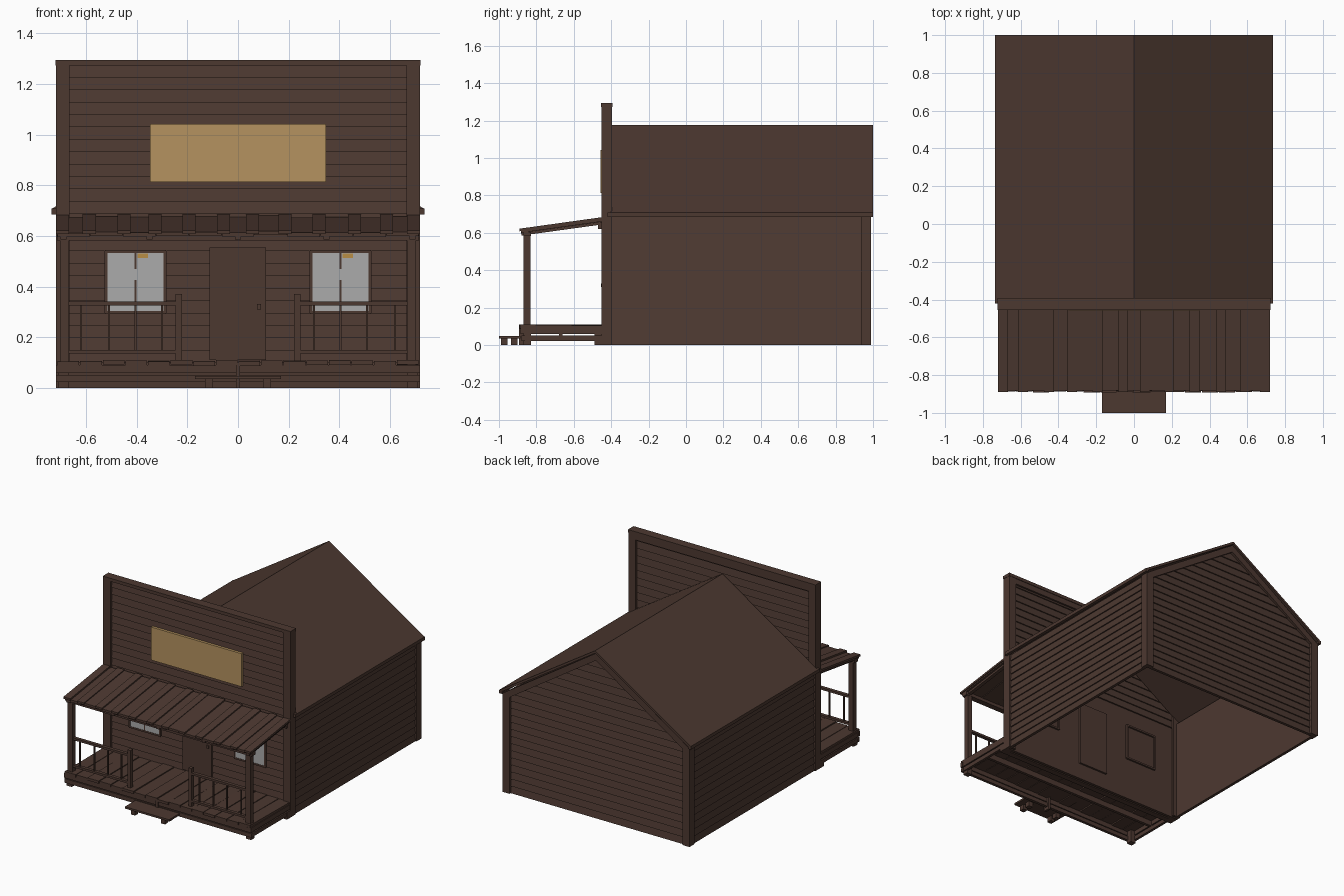
import bpy, bmesh, math, random
from mathutils import Vector

if "Cube" in bpy.data.objects:
    bpy.data.objects.remove(bpy.data.objects["Cube"])
random.seed(4)


def mat(name, c):
    m = bpy.data.materials.new(name)
    m.diffuse_color = (*c, 1)
    m.use_nodes = True
    m.node_tree.nodes["Principled BSDF"].inputs["Base Color"].default_value = m.diffuse_color
    return m


BROWN = mat("dark brown wood", (0.073, 0.040, 0.030))
TAN = mat("tan sign", (0.46, 0.29, 0.115))
GREY = mat("grey glass", (0.41, 0.41, 0.41))
GOLD = mat("gold lamp", (0.48, 0.27, 0.06))

QUADS = [(0, 1, 2, 3), (7, 6, 5, 4), (0, 4, 5, 1), (1, 5, 6, 2), (2, 6, 7, 3), (3, 7, 4, 0)]


def make(name, solids, m=BROWN):
    """solids: list of 8-corner hexahedra (two loops of four)."""
    bm = bmesh.new()
    for s in solids:
        v = [bm.verts.new(p) for p in s]
        for q in QUADS:
            bm.faces.new([v[i] for i in q])
    bmesh.ops.recalc_face_normals(bm, faces=bm.faces)
    me = bpy.data.meshes.new(name)
    bm.to_mesh(me)
    bm.free()
    me.materials.append(m)
    ob = bpy.data.objects.new(name, me)
    bpy.context.collection.objects.link(ob)
    return ob


def box(x0, x1, y0, y1, z0, z1):
    return [(x, y, z) for z in (z0, z1) for x, y in ((x0, y0), (x1, y0), (x1, y1), (x0, y1))]


def slab(x0, x1, a, b, t):
    """board running from (y,z)=a to b, top surface on the line, t thick"""
    return [(x, y, z) for x in (x0, x1) for y, z in
            (a, b, (b[0], b[1] - t), (a[0], a[1] - t))]


def rslab(a, b, y0, y1, t):
    """board in the gable plane, from (x,z)=a to b, t thick"""
    return [(x, y, z) for y in (y0, y1) for x, z in
            (a, b, (b[0], b[1] - t), (a[0], a[1] - t))]


def siding(name, place, zs, half, thick=0.012, lap=0.008):
    """lapped boards; place(u, out, z) maps to space, half(z) is the half length"""
    out = []
    for z0, z1 in zip(zs, zs[1:]):
        p = []
        for z, o in ((z0, thick + lap), (z1, thick)):
            w = half(z)
            p += [place(-w, 0, z), place(w, 0, z), place(w, o, z), place(-w, o, z)]
        out.append(p)
    make(name, out)


def steps(z0, z1, n):
    return [z0 + (z1 - z0) * i / n for i in range(n + 1)]


EAVE, RIDGE = 0.69, 1.155

# --- main house walls ---
for s, n in ((-1, "left"), (1, "right")):
    siding(n + "_wall", lambda u, o, z: (s * (0.692 + o), 0.29 + u, z),
           steps(0, EAVE, 14), lambda z: 0.69)
siding("back_gable_wall", lambda u, o, z: (u, 0.957 + o, z),
       steps(0, EAVE, 14) + steps(EAVE, RIDGE, 9)[1:],
       lambda z: 0.70 if z <= EAVE else max(0.002, 0.70 * (RIDGE - z) / (RIDGE - EAVE)))
make("back_corner_boards", [b for s in (-1, 1) for b in (
    box(*sorted((s * 0.665, s * 0.72)), 0.97, 0.99, 0, 0.69),
    box(*sorted((s * 0.70, s * 0.72)), 0.935, 0.99, 0, 0.69))])
make("gable_rake_trim", [rslab((0, RIDGE), (s * 0.72, 0.685), 0.965, 0.99, 0.05) for s in (-1, 1)])

# --- gable roof ---
make("main_roof", [rslab((0, 1.177), (s * 0.737, 0.706), -0.40, 1.0, 0.018) for s in (-1, 1)])
make("eave_fascia", [box(*sorted((s * 0.715, s * 0.737)), -0.42, 1.0, 0.685, 0.708) for s in (-1, 1)])

# --- false front ---
siding("false_front_panel", lambda u, o, z: (u, -0.42 - o, z), steps(0, 1.275, 26), lambda z: 0.70)
siding("false_front_back", lambda u, o, z: (u, -0.42 + o, z), steps(0.66, 1.275, 12), lambda z: 0.70,
       0.002)
make("false_front_posts", [b for s in (-1, 1) for b in (
    box(*sorted((s * 0.665, s * 0.72)), -0.453, -0.435, 0, 1.275),
    box(*sorted((s * 0.665, s * 0.72)), -0.41, -0.395, 0, 1.275),
    box(*sorted((s * 0.70, s * 0.72)), -0.45, -0.40, 0, 1.275))])
make("false_front_cap", [box(-0.722, 0.722, -0.455, -0.393, 1.273, 1.295),
                         box(-0.70, 0.70, -0.41, -0.397, 1.235, 1.275)])
make("sign_board", [box(-0.347, 0.347, -0.458, -0.44, 0.812, 1.042)], TAN)

# --- door and windows ---
make("door", [box(-0.113, 0.11, -0.447, -0.407, 0.11, 0.555)])
make("door_handle", [box(0.075, 0.09, -0.455, -0.445, 0.31, 0.33)])
for s, n in ((-1, "left"), (1, "right")):
    c = s * 0.405
    make(n + "_window_glass", [box(c - 0.113, c + 0.113, -0.447, -0.44, 0.302, 0.535)], GREY)
    fr = []
    for y0, y1 in ((-0.449, -0.44), (-0.425, -0.408)):
        fr += [box(c - 0.12, c + 0.12, y0, y1, z, z + 0.012) for z in (0.291, 0.533)]
        fr += [box(c + x - 0.006, c + x + 0.006, y0, y1, 0.295, 0.54) for x in (-0.117, 0.117)]
    fr += [box(c - 0.004, c + 0.004, -0.4485, -0.44, z0, z1) for z0, z1 in ((0.302, 0.425), (0.47, 0.535))]
    make(n + "_window_frame", fr)
    make(n + "_window_lamp", [box(c + 0.008, c + 0.05, -0.448, -0.446, 0.513, 0.53)], GOLD)

# --- porch floor ---
N = 16
W = 1.43 / N
make("porch_floor_planks", [
    slab(-0.715 + i * W + 0.002, -0.715 + (i + 1) * W - 0.002,
         (-0.885 - random.uniform(0, 0.008), 0.107 + random.uniform(-0.004, 0.004)),
         (-0.445, 0.107 + random.uniform(-0.004, 0.004)), 0.018) for i in range(N)])
base = []
for z0, z1, y in ((0.058, 0.09, -0.885), (0.022, 0.05, -0.88)):
    base.append(box(-0.72, 0.72, y, y + 0.02, z0, z1))
    base += [box(*sorted((s * 0.70, s * 0.718)), y, -0.45, z0, z1) for s in (-1, 1)]
base.append(box(-0.71, 0.71, -0.68, -0.66, 0.05, 0.088))
make("porch_floor_beams", base)
make("porch_footings", [box(x - 0.02, x + 0.02, y, y + 0.04, 0, 0.09)
                        for x in (-0.69, 0.69) for y in (-0.87, -0.49)]
     + [box(-0.008, 0.008, -0.893, -0.85, 0, 0.1)])
make("front_sill", [box(-0.72, 0.72, -0.49, -0.45, 0, 0.05)])

# --- front step ---
make("step_tread", [box(-0.17, 0.17, -1.0, -0.885, 0.034, 0.047)])
make("step_legs", [box(x - 0.016, x + 0.016, y, y + 0.035, 0, 0.036)
                   for x in (-0.115, 0.115) for y in (-0.99, -0.935)])

# --- porch posts and railing ---
make("porch_posts", [box(s * 0.685 - 0.018, s * 0.685 + 0.018, -0.868, -0.832, 0.09, 0.60) for s in (-1, 1)])
for s, n in ((-1, "left"), (1, "right")):
    r = [box(*sorted((s * 0.24, s * 0.68)), -0.862, -0.838, z, z + 0.015) for z in (0.325, 0.135)]
    r += [box(s * x - 0.004, s * x + 0.004, -0.855, -0.845, 0.14, 0.33) for x in (0.62, 0.51, 0.405, 0.30)]
    r.append(box(s * 0.234 - 0.012, s * 0.234 + 0.012, -0.863, -0.837, 0.105, 0.37))
    make(n + "_railing", r)

# --- porch roof ---
make("porch_roof_beam", [box(-0.715, 0.715, -0.87, -0.83, 0.582, 0.605),
                         box(-0.70, 0.70, -0.47, -0.445, 0.62, 0.65)])
make("porch_rafters", [slab(x - 0.012, x + 0.012, (-0.88, 0.60), (-0.445, 0.66), 0.015)
                       for x in (-0.69, -0.35, 0, 0.35, 0.69)])
N = 11
W = 1.43 / N
planks, battens = [], []
for i in range(N):
    x = -0.715 + i * W
    j = random.uniform(-0.004, 0.004)
    planks.append(slab(x + 0.001, x + W - 0.001, (-0.882, 0.615 + j), (-0.445, 0.676 + j), 0.016))
for i in range(N + 1):
    x = min(0.694, max(-0.694, -0.715 + i * W + random.uniform(-0.01, 0.01)))
    battens.append(slab(x - 0.026, x + 0.026, (-0.89, 0.622), (-0.445, 0.684), 0.014))
make("porch_roof_planks", planks)
make("porch_roof_battens", battens)
